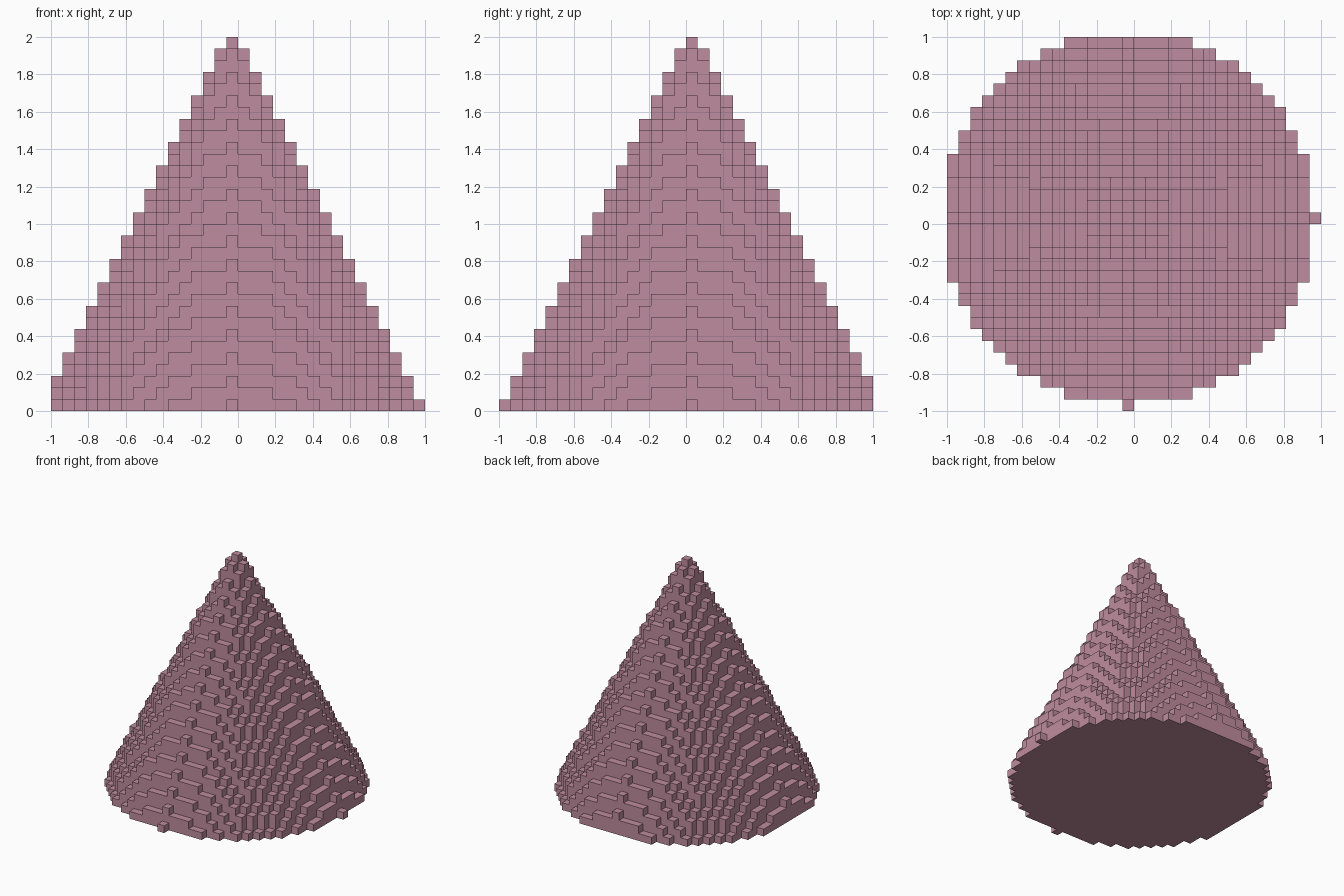
import bpy, bmesh
from mathutils import Vector

if "Cube" in bpy.data.objects:
    bpy.data.objects.remove(bpy.data.objects["Cube"])

N = 32            # blocks along each axis
S = 2.0 / N       # block size
HALF = N // 2

# Filled blocks: stacked discs whose radius shrinks half a block per layer,
# centred on the block (-1, 0) and clipped to the square grid
filled = set()
for k in range(N):
    r = HALF - k / 2
    for i in range(-HALF, HALF):
        for j in range(-HALF, HALF):
            if (i + 1) ** 2 + j ** 2 <= r * r:
                filled.add((i, j, k))

# Outer skin: one square wherever a block borders empty space
bm = bmesh.new()
corners = {}


def corner(p):
    if p not in corners:
        corners[p] = bm.verts.new(Vector(p) * S)
    return corners[p]


for cell in sorted(filled):
    for axis in range(3):
        u, v = (axis + 1) % 3, (axis + 2) % 3
        for side in (0, 1):
            near = list(cell)
            near[axis] += 2 * side - 1
            if tuple(near) in filled:
                continue
            ring = []
            for a, b in ((0, 0), (1, 0), (1, 1), (0, 1)):
                p = list(cell)
                p[axis] += side
                p[u] += a
                p[v] += b
                ring.append(corner(tuple(p)))
            bm.faces.new(ring if side else ring[::-1])

mesh = bpy.data.meshes.new("block_cone")
bm.to_mesh(mesh)
bm.free()

# Single dusty pink colour
pink = bpy.data.materials.new("dusty_pink")
pink.diffuse_color = (0.52, 0.262, 0.342, 1.0)
pink.use_nodes = True
pink.node_tree.nodes["Principled BSDF"].inputs["Base Color"].default_value = pink.diffuse_color
mesh.materials.append(pink)

cone = bpy.data.objects.new("block_cone", mesh)
bpy.context.collection.objects.link(cone)
